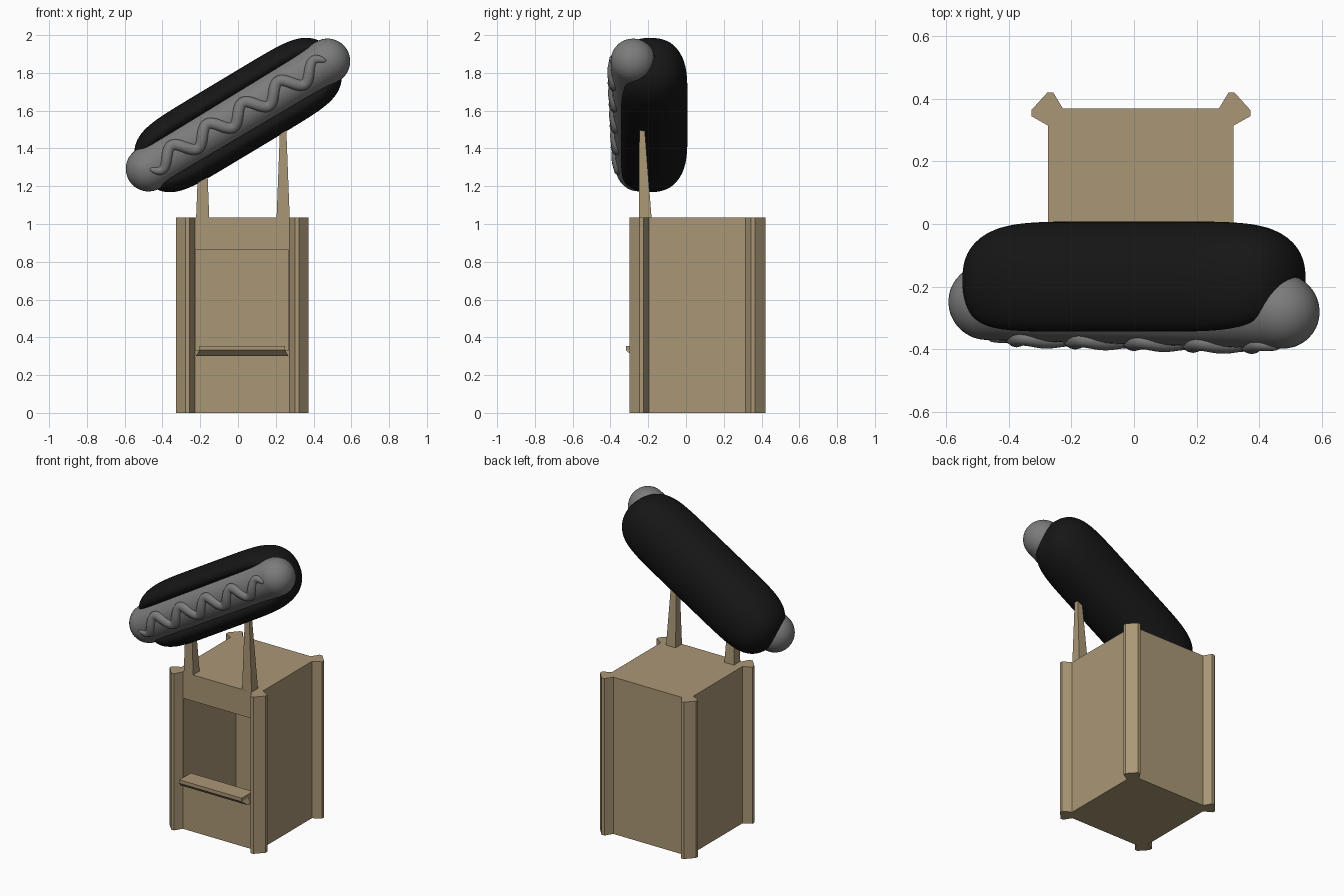
import bpy, bmesh, math
from math import sin, cos, pi, radians, sqrt

if "Cube" in bpy.data.objects:
    bpy.data.objects.remove(bpy.data.objects["Cube"])

def material(name, rgb):
    m = bpy.data.materials.new(name)
    m.diffuse_color = (*rgb, 1)
    m.use_nodes = True
    m.node_tree.nodes["Principled BSDF"].inputs["Base Color"].default_value = m.diffuse_color
    return m

WOOD = material("tan_wood", (0.40, 0.31, 0.18))
DARK = material("dark_bun", (0.008, 0.008, 0.008))
GREY = material("grey_sausage", (0.2, 0.2, 0.2))

def loft(name, rings, mat, smooth=False):
    """Skin a list of equal-length closed rings and cap both ends."""
    bm = bmesh.new()
    vr = [[bm.verts.new(p) for p in r] for r in rings]
    n = len(rings[0])
    for a, b in zip(vr, vr[1:]):
        for i in range(n):
            j = (i + 1) % n
            bm.faces.new((a[i], a[j], b[j], b[i]))
    bm.faces.new(vr[0][::-1])
    bm.faces.new(vr[-1])
    bmesh.ops.recalc_face_normals(bm, faces=bm.faces)
    me = bpy.data.meshes.new(name)
    bm.to_mesh(me)
    bm.free()
    me.materials.append(mat)
    if smooth:
        me.polygons.foreach_set("use_smooth", [True] * len(me.polygons))
    ob = bpy.data.objects.new(name, me)
    bpy.context.collection.objects.link(ob)
    return ob

def rect(x0, x1, y0, y1, z):
    return [(x0, y0, z), (x1, y0, z), (x1, y1, z), (x0, y1, z)]

# Booth: square outline with a faceted post at every corner
CX, CY = 0.022, 0.06
corner = [(.297, .255), (.35, .285), (.35, .305), (.30, .36), (.28, .36), (.25, .31)]
outline = []
for sx, sy in ((1, 1), (-1, 1), (-1, -1), (1, -1)):
    pts = corner if sx * sy > 0 else corner[::-1]
    outline += [(CX + sx * x, CY + sy * y) for x, y in pts]
booth = loft("booth_body", [[(x, y, z) for x, y in outline] for z in (0, 1.035)], WOOD)

# Hollow interior and serving window
side = [(-.4, .33), (-.2, .33), (-.2, .05), (.3, .05),
        (.3, .98), (-.2, .98), (-.2, .862), (-.4, .862)]
cutter = loft("window_cutter", [[(x, y, z) for y, z in side] for x in (-.224, .268)], WOOD)
cutter.hide_render = True
mod = booth.modifiers.new("window", 'BOOLEAN')
mod.operation, mod.solver, mod.object = 'DIFFERENCE', 'EXACT', cutter
bpy.context.view_layer.objects.active = booth
bpy.ops.object.modifier_apply(modifier=mod.name)
bpy.data.objects.remove(cutter)

# Serving shelf with bevelled ends and underside
loft("serving_shelf", [rect(-.222, .267, -.285, -.2, .302),
                       rect(-.205, .25, -.318, -.2, .332),
                       rect(-.205, .25, -.318, -.2, .355)], WOOD)

# Tapered sign supports
for name, x, top in (("left_support", -.187, 1.42), ("right_support", .239, 1.58)):
    k = (top - 1.0) / .52
    h = .036 - .02 * k
    loft(name, [rect(x - .036, x + .036, -.25, -.18, 1.0),
                rect(x - h, x + h, -.25 + .003 * k, -.18 - .04 * k, top)], WOOD)

# Bun: split-roll section swept along its length (local x), rounded at the ends
half = [(.012, 0), (.0, .09), (-.06, .178), (-.16, .21), (-.27, .203),
        (-.34, .165), (-.352, .12), (-.30, .085), (-.21, .05), (-.18, 0)]
section = half + [(y, -v) for y, v in half[-2:0:-1]]
L = .605
rings = []
for i in range(29):
    t = sin(-pi / 2 + pi * i / 28)
    s = max(.04, sqrt(max(0, 1 - abs(t) ** 7)))
    rings.append([(t * L, -.16 + (y + .16) * s, v * s) for y, v in section])
bun = loft("bun", rings, DARK, True)
sub = bun.modifiers.new("smooth", 'SUBSURF')
sub.levels = sub.render_levels = 2

# Sausage: long capsule protruding from both ends of the bun
R, S = .12, .553
def axis_y(u):
    return -.265 - .025 * u
rings = []
angles = [-pi / 2 + pi / 2 * i / 10 for i in range(11)]
for a, c in [(a, -S) for a in angles] + [(-a, S) for a in angles[::-1]]:
    u, r = c + R * sin(a), max(.002, R * cos(a))
    rings.append([(u, axis_y(u) + r * cos(2 * pi * k / 32), r * sin(2 * pi * k / 32))
                  for k in range(32)])
sausage = loft("sausage", rings, GREY, True)

# Sauce: flattened wavy bead lying on the front of the sausage
rings = []
N = 120
for i in range(N + 1):
    t = -1 + 2 * i / N
    u = t * .55
    ph = t * 5 * pi
    v = .042 * sin(ph)
    slope = .042 * 5 * pi / .55 * cos(ph)
    m = sqrt(1 + slope * slope)
    du, dv = -slope / m, 1 / m
    y = axis_y(u) - sqrt(R * R - v * v) + .005
    s = max(.05, sqrt(max(0, 1 - t ** 10)))
    rings.append([(u + .03 * s * cos(q) * du, y + .027 * s * sin(q), v + .03 * s * cos(q) * dv)
                  for q in (2 * pi * k / 12 for k in range(12))])
sauce = loft("sauce_wave", rings, GREY, True)

# Tilt the whole sign
for ob in (bun, sausage, sauce):
    ob.rotation_euler = (0, radians(-31), 0)
    ob.location = (0, 0, 1.577)
